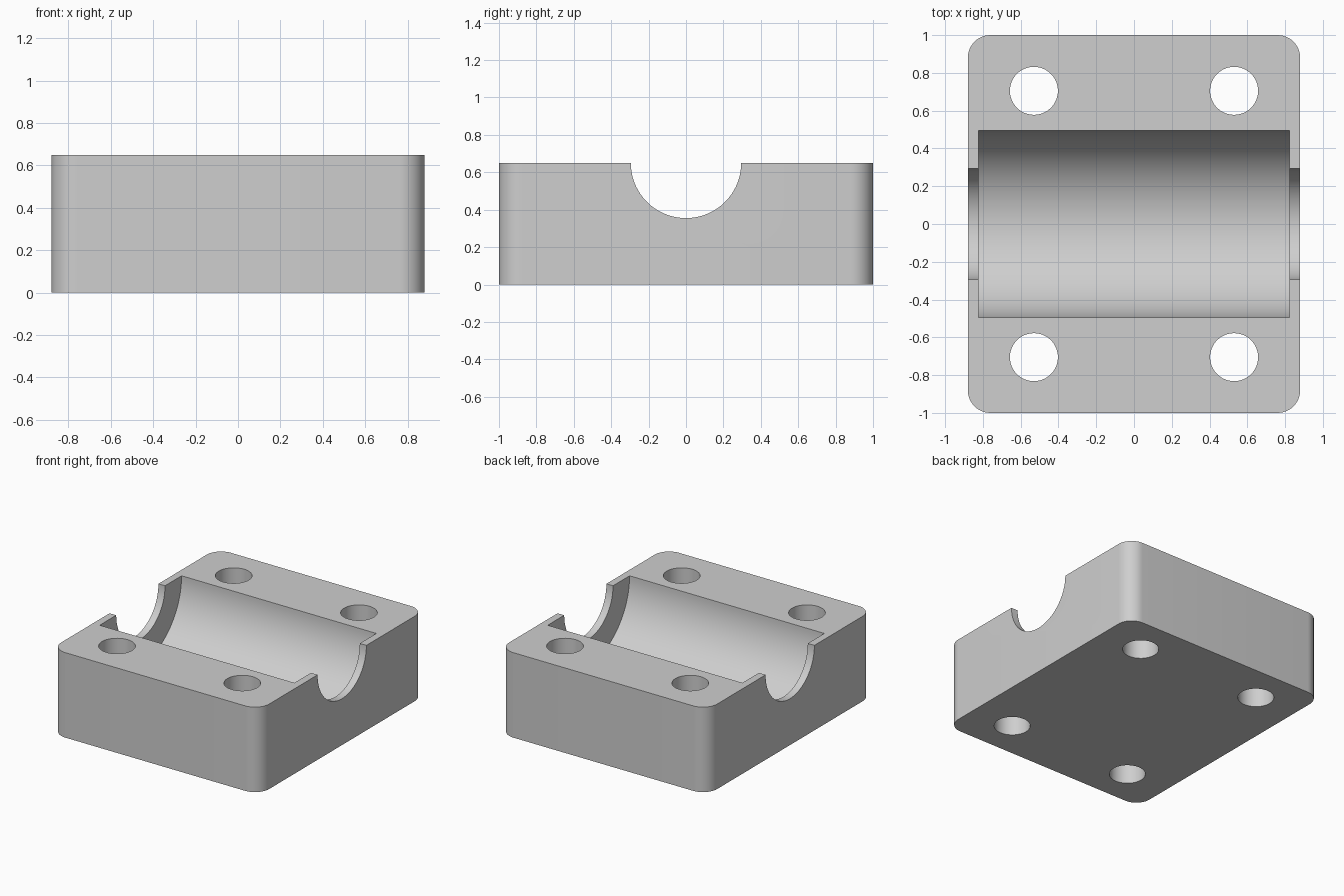
import bpy
import bmesh
from math import pi, radians

HALF_X, HALF_Y, HEIGHT = 0.88, 1.0, 0.65

if "Cube" in bpy.data.objects:
    bpy.data.objects.remove(bpy.data.objects["Cube"], do_unlink=True)

grey = bpy.data.materials.new("light grey")
grey.use_nodes = True
colour = (0.62, 0.62, 0.62, 1)
grey.diffuse_color = colour
grey.node_tree.nodes["Principled BSDF"].inputs["Base Color"].default_value = colour

# Block with rounded vertical corners
bm = bmesh.new()
bmesh.ops.create_cube(bm, size=1)
bmesh.ops.scale(bm, vec=(2 * HALF_X, 2 * HALF_Y, HEIGHT), verts=bm.verts)
bmesh.ops.translate(bm, vec=(0, 0, HEIGHT / 2), verts=bm.verts)
uprights = [e for e in bm.edges if abs(e.verts[0].co.z - e.verts[1].co.z) > 0.1]
bmesh.ops.bevel(bm, geom=uprights, offset=0.12, segments=12, profile=0.5, affect="EDGES")
mesh = bpy.data.meshes.new("bearing_block")
bm.to_mesh(mesh)
bm.free()
block = bpy.data.objects.new("bearing_block", mesh)
bpy.context.collection.objects.link(block)
mesh.materials.append(grey)
bpy.context.view_layer.objects.active = block


def drill(radius, length, location, rotation=(0, 0, 0), sides=96):
    """Cut a cylinder out of the block."""
    bpy.ops.mesh.primitive_cylinder_add(vertices=sides, radius=radius, depth=length,
                                        location=location, rotation=rotation)
    cutter = bpy.context.object
    cutter.hide_render = True
    cutter.data.materials.append(grey)
    bpy.context.view_layer.objects.active = block
    cut = block.modifiers.new("cut", "BOOLEAN")
    cut.operation = "DIFFERENCE"
    cut.solver = "EXACT"
    cut.object = cutter
    bpy.ops.object.modifier_apply(modifier=cut.name)
    bpy.data.objects.remove(cutter, do_unlink=True)


# Wide half-round seat, then the narrow shaft opening through both end walls
along_x = (0, pi / 2, 0)
drill(0.495, 1.648, (0, 0, HEIGHT), along_x, sides=128)
drill(0.295, 2.2, (0, 0, HEIGHT), along_x)

# Four bolt holes
for x in (-0.53, 0.53):
    for y in (-0.705, 0.705):
        drill(0.127, 1.2, (x, y, HEIGHT / 2), sides=64)

bpy.ops.object.select_all(action="DESELECT")
block.select_set(True)
bpy.context.view_layer.objects.active = block
bpy.ops.object.shade_smooth_by_angle(angle=radians(30))
